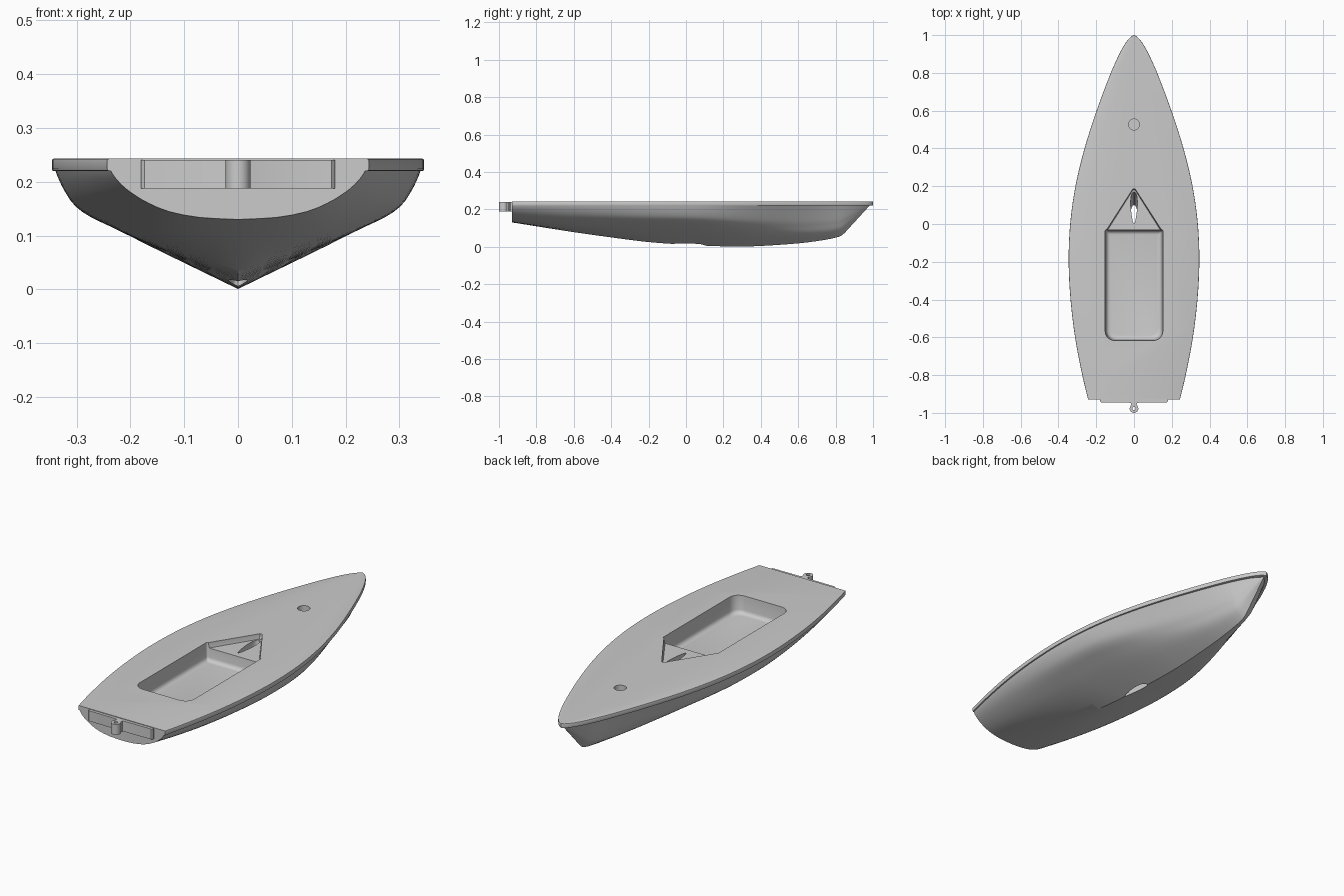
import bpy, bmesh
from math import sin, cos, pi

if "Cube" in bpy.data.objects:
    bpy.data.objects.remove(bpy.data.objects["Cube"])


def interp(pts, x):
    """Smooth cubic curve through (x, value) points."""
    n = len(pts)

    def slope(i):
        a, b = pts[max(i - 1, 0)], pts[min(i + 1, n - 1)]
        return (b[1] - a[1]) / (b[0] - a[0])
    x = min(max(x, pts[0][0]), pts[-1][0])
    i = next(j for j in range(n - 1) if x <= pts[j + 1][0])
    (x0, a), (x1, b) = pts[i], pts[i + 1]
    h = x1 - x0
    t = (x - x0) / h
    return (a * (2*t**3 - 3*t*t + 1) + b * (3*t*t - 2*t**3)
            + h * (slope(i) * (t**3 - 2*t*t + t) + slope(i + 1) * (t**3 - t*t)))


def loft(name, rings):
    """Closed solid skinned through equal-length rings of points."""
    bm = bmesh.new()
    rows = [[bm.verts.new(p) for p in r] for r in rings]
    n = len(rows[0])
    for a, b in zip(rows, rows[1:]):
        for i in range(n):
            j = (i + 1) % n
            bm.faces.new((a[i], a[j], b[j], b[i]))
    bm.faces.new(rows[0])
    bm.faces.new(rows[-1])
    bmesh.ops.remove_doubles(bm, verts=bm.verts, dist=1e-5)
    bmesh.ops.recalc_face_normals(bm, faces=bm.faces)
    me = bpy.data.meshes.new(name)
    bm.to_mesh(me)
    bm.free()
    ob = bpy.data.objects.new(name, me)
    bpy.context.collection.objects.link(ob)
    return ob


def combine(ob, other, op):
    """Apply a boolean and discard the second solid."""
    m = ob.modifiers.new(op, 'BOOLEAN')
    m.operation, m.object, m.solver = op, other, 'EXACT'
    dg = bpy.context.evaluated_depsgraph_get()
    me = bpy.data.meshes.new_from_object(ob.evaluated_get(dg))
    ob.modifiers.clear()
    ob.data = me
    bpy.data.objects.remove(other)


def circle(x, y, r, n=24):
    return [(x + r * cos(2*pi*i/n), y + r * sin(2*pi*i/n)) for i in range(n)]


def at_z(outline, z):
    return [(x, y, z) for x, y in outline]


# Deck half width and keel height along y
DECK = [(-.93, .243), (-.8, .274), (-.6, .312), (-.4, .336), (-.2, .346), (0, .338),
        (.2, .31), (.4, .262), (.6, .198), (.8, .123), (.9, .078), (.95, .05),
        (.98, .028), (.994, .012), (1, 0)]
KEEL = [(-.93, .13), (-.6, .078), (-.4, .05), (-.2, .025), (0, .011), (.2, .002),
        (.35, .002), (.6, .018), (.75, .038), (.82, .054), (.845, .07)]
# Half sections, normalised (across, up): transom, midship, bow
STERN = [(0, 0), (.3, .04), (.54, .16), (.7, .33), (.8, .48), (.88, .63), (.94, .78), (.98, .91), (1, 1)]
MID = [(0, 0), (.265, .18), (.53, .364), (.706, .5), (.81, .58), (.89, .67), (.94, .78), (.98, .91), (1, 1)]
BOW = [(0, 0), (.2, .1), (.38, .2), (.5, .3), (.59, .41), (.69, .53), (.79, .68), (.9, .85), (1, 1)]
Z0, Z1 = .22, .243


def half_section(y):
    t = min(max(-y / .93, y / .75), 1)
    t = t * t * (3 - 2 * t)
    end = STERN if y < 0 else BOW
    w = max(.002, interp(DECK, y + .02 * max(y, 0)) - .007)
    k = interp(KEEL, y) if y < .845 else .07 + (y - .845) / .135 * .148
    axes = [[(i, MID[i][c] * (1 - t) + end[i][c] * t) for i in range(9)] for c in (0, 1)]
    half = [(w * interp(axes[0], i / 2), k + (Z0 - k) * interp(axes[1], i / 2)) for i in range(17)]
    return half + [(w, .232)]


# Hull body
stations = [-.93 + 1.75 * i / 42 for i in range(43)] + [.83, .84, .85, .87, .9, .93, .955, .97, .98]
rings = []
for y in stations:
    h = half_section(y)
    rings.append([(-x, y, z) for x, z in h[::-1]] + [(x, y, z) for x, z in h[1:]])
boat = loft("boat_hull", rings)

# Deck slab with a softened rim
ys = [-.93 + 1.83 * i / 44 for i in range(45)] + [.92, .94, .96, .97, .98, .988, .994, .998]


def deck_outline(inset):
    side = [(max(.001, interp(DECK, y) - inset), y) for y in ys]
    return side + [(0, 1 - inset * .5)] + [(-x, y) for x, y in side[::-1]]


deck = loft("deck", [at_z(deck_outline(i), z) for i, z in
                     ((.004, Z0), (.001, Z0 + .001), (0, Z0 + .004),
                      (0, Z1 - .004), (.001, Z1 - .001), (.004, Z1))])
combine(boat, deck, 'UNION')


# Cockpit well: round aft corners, tight forward corners, filleted floor
def well_outline(i):
    pts = []
    for sx, sy, r, a0 in ((1, 1, .008, 0), (-1, 1, .008, 90), (-1, -1, .05, 180), (1, -1, .05, 270)):
        cx = sx * (.153 - i - r)
        cy = -.03 - i - r if sy > 0 else -.617 + i + r
        for s in range(7):
            a = (a0 + 15 * s) * pi / 180
            pts.append((cx + r * cos(a), cy + r * sin(a)))
    return pts


levels = [(0, .26), (0, .24), (.006, .175)]
levels += [(.006 + .02 * (1 - cos(a)), .175 - .02 * sin(a)) for a in (pi/8, pi/4, 3*pi/8, pi/2)]
combine(boat, loft("cockpit_cutter", [at_z(well_outline(i), z) for i, z in levels]), 'DIFFERENCE')


# Triangular recess ahead of the cockpit
def tri_outline(i):
    return [(-.145 + i, -.055), (.145 - i, -.055), (.145 - i, -.03),
            (.006, .186 - i), (-.006, .186 - i), (-.145 + i, -.03)]


combine(boat, loft("recess_cutter", [at_z(tri_outline(i), z) for i, z in
                                     ((0, .26), (0, .24), (.007, .218))]), 'DIFFERENCE')


# Raked foil slot through to the keel
def foil(shift):
    return [(.021 * sin(a) * (.8 + .3 * cos(a)), .088 + .085 * cos(a) + shift)
            for a in (2 * pi * i / 32 for i in range(32))]


combine(boat, loft("slot_cutter", [at_z(foil(.012), .26), at_z(foil(-.085), -.03)]), 'DIFFERENCE')

# Blind mast hole
combine(boat, loft("mast_cutter", [at_z(circle(0, .527, .029, 32), z) for z in (.26, .1)]), 'DIFFERENCE')

# Transom pad with rudder eye
half = [(.18, -.92), (.18, -.938), (.174, -.944), (.026, -.945), (.017, -.949), (.014, -.958)]
half += [(.023 * cos(a), -.977 + .023 * sin(a)) for a in (.6 - (pi / 2 + .6) * i / 9 for i in range(9))]
pad = half + [(0, -1)] + [(-x, y) for x, y in half[::-1]]
combine(boat, loft("rudder_mount", [at_z(pad, z) for z in (.187, .24)]), 'UNION')
combine(boat, loft("pin_cutter", [at_z(circle(0, -.977, .009), z) for z in (.15, .28)]), 'DIFFERENCE')

# Smooth shading with crisp edges
bpy.ops.object.select_all(action='DESELECT')
boat.select_set(True)
bpy.context.view_layer.objects.active = boat
bpy.ops.object.shade_smooth_by_angle(angle=.52)
